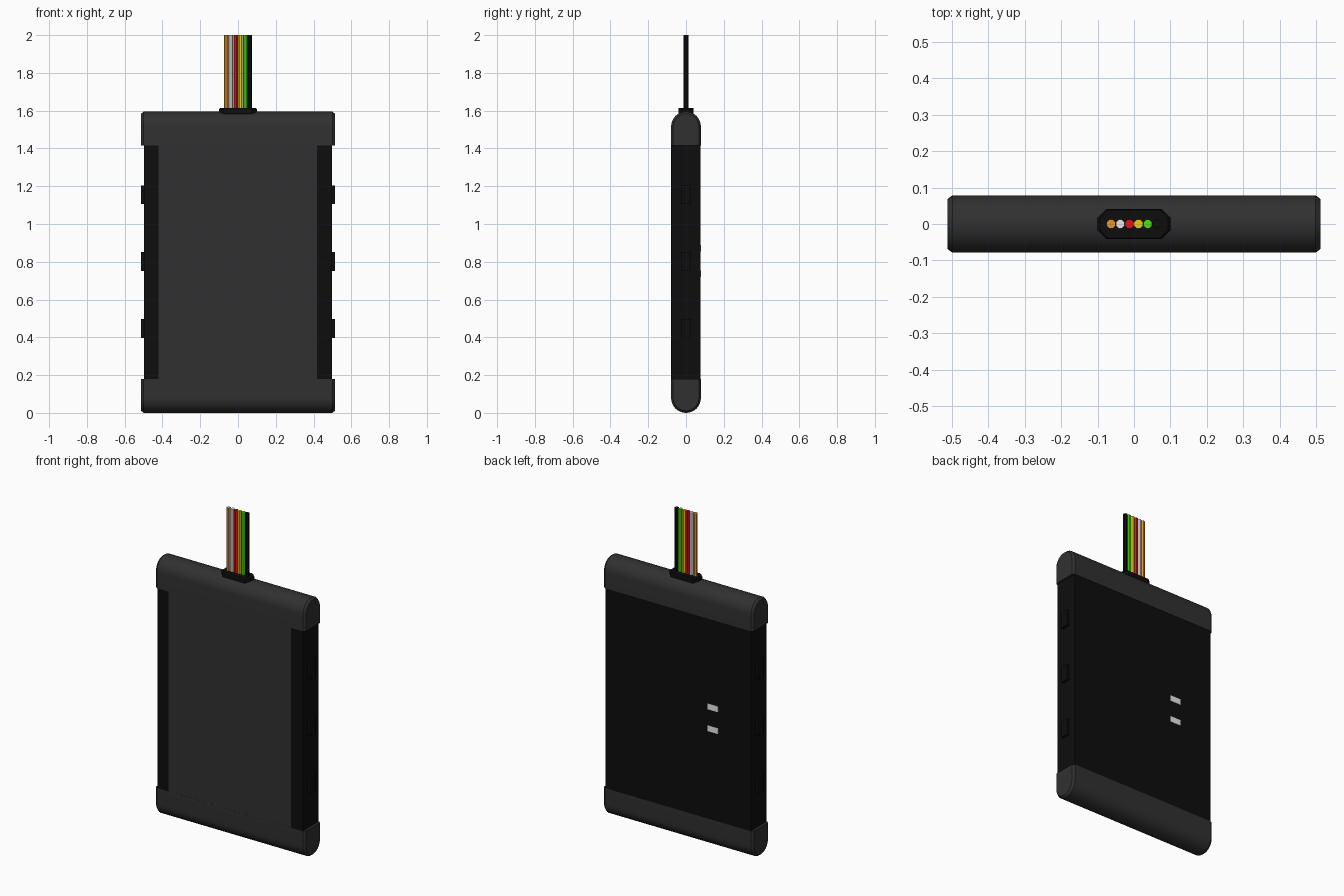
import bpy, bmesh, math

if "Cube" in bpy.data.objects:
    bpy.data.objects.remove(bpy.data.objects["Cube"])

TOP = 1.595      # height of the case without the cable


def material(name, r, g, b):
    m = bpy.data.materials.new(name)
    m.diffuse_color = (r, g, b, 1)
    m.use_nodes = True
    m.node_tree.nodes["Principled BSDF"].inputs["Base Color"].default_value = m.diffuse_color
    return m


GREY = material("dark grey", 0.03, 0.03, 0.03)
BLACK = material("black", 0.004, 0.004, 0.004)
WHITE = material("white", 0.8, 0.8, 0.8)
ORANGE = material("orange", 0.8, 0.3, 0.02)
RED = material("red", 0.8, 0.005, 0.01)
YELLOW = material("yellow", 0.8, 0.62, 0.01)
GREEN = material("green", 0.08, 0.75, 0.005)


def loft(name, rings, mat, smooth=False):
    """Skin a list of equal-length closed rings and cap both ends."""
    bm = bmesh.new()
    vs = [[bm.verts.new(p) for p in ring] for ring in rings]
    n = len(rings[0])
    for a, b in zip(vs, vs[1:]):
        for i in range(n):
            j = (i + 1) % n
            bm.faces.new((a[i], a[j], b[j], b[i]))
    bm.faces.new(vs[0])
    bm.faces.new(vs[-1])
    bmesh.ops.recalc_face_normals(bm, faces=bm.faces)
    me = bpy.data.meshes.new(name)
    bm.to_mesh(me)
    bm.free()
    me.materials.append(mat)
    ob = bpy.data.objects.new(name, me)
    bpy.context.collection.objects.link(ob)
    if smooth:
        bpy.ops.object.select_all(action='DESELECT')
        ob.select_set(True)
        bpy.context.view_layer.objects.active = ob
        bpy.ops.object.shade_smooth_by_angle(angle=math.radians(30))
    return ob


def box(name, x0, x1, y0, y1, z0, z1, mat):
    ring = [(x0, y0), (x1, y0), (x1, y1), (x0, y1)]
    return loft(name, [[(x, y, z) for x, y in ring] for z in (z0, z1)], mat)


# Rounded end caps: half-round profile run along x, with chamfered ends
def cap(name, flip):
    def ring(x, inset):
        r = 0.079 - inset
        pts = [(r, 0.18)]
        for i in range(17):
            a = math.pi * i / 16
            pts.append((r * math.cos(a), 0.079 - r * math.sin(a)))
        pts.append((-r, 0.18))
        return [(x, y, TOP - z if flip else z) for y, z in pts]
    loft(name, [ring(-0.513, 0.011), ring(-0.499, 0),
                ring(0.499, 0), ring(0.513, 0.011)], GREY, True)


cap("bottom_cap", False)
cap("top_cap", True)

# Case body and the grey front panel
box("case_body", -0.498, 0.498, -0.077, 0.077, 0.1, TOP - 0.1, BLACK)
box("front_panel", -0.42, 0.417, -0.0785, -0.07, 0.15, TOP - 0.15, GREY)

# Side tabs, three on each edge
for side, s in (("left", -1), ("right", 1)):
    for i, z in enumerate((0.447, 0.802, 1.155)):
        x0, x1 = sorted((s * 0.48, s * 0.513))
        box(f"{side}_tab_{i + 1}", x0, x1, -0.026, 0.026, z - 0.05, z + 0.05, BLACK)

# Two small white indicators on the back
for i, z in enumerate((0.737, 0.872)):
    box(f"back_indicator_{i + 1}", -0.275, -0.202, 0.074, 0.0785,
        z - 0.018, z + 0.018, WHITE)

# Octagonal cable collar
octagon = [(0.1, -0.018), (0.1, 0.018), (0.076, 0.041), (-0.076, 0.041),
           (-0.1, 0.018), (-0.1, -0.018), (-0.076, -0.041), (0.076, -0.041)]
loft("cable_collar", [[(x * k, y * k, z) for x, y in octagon]
                      for z, k in ((1.57, 1), (1.608, 1), (1.614, 0.94))], BLACK)

# Ribbon of six wires
wires = [("orange", ORANGE), ("white", WHITE), ("red", RED),
         ("yellow", YELLOW), ("green", GREEN), ("black", BLACK)]
for i, (colour, mat) in enumerate(wires):
    cx = (i - 2.5) * 0.0252
    ring = [(cx + 0.013 * math.cos(math.pi * (k + 0.5) / 4),
             0.013 * math.sin(math.pi * (k + 0.5) / 4)) for k in range(8)]
    loft(f"{colour}_wire", [[(x, y, z) for x, y in ring] for z in (1.58, 2.0)],
         mat, False)
